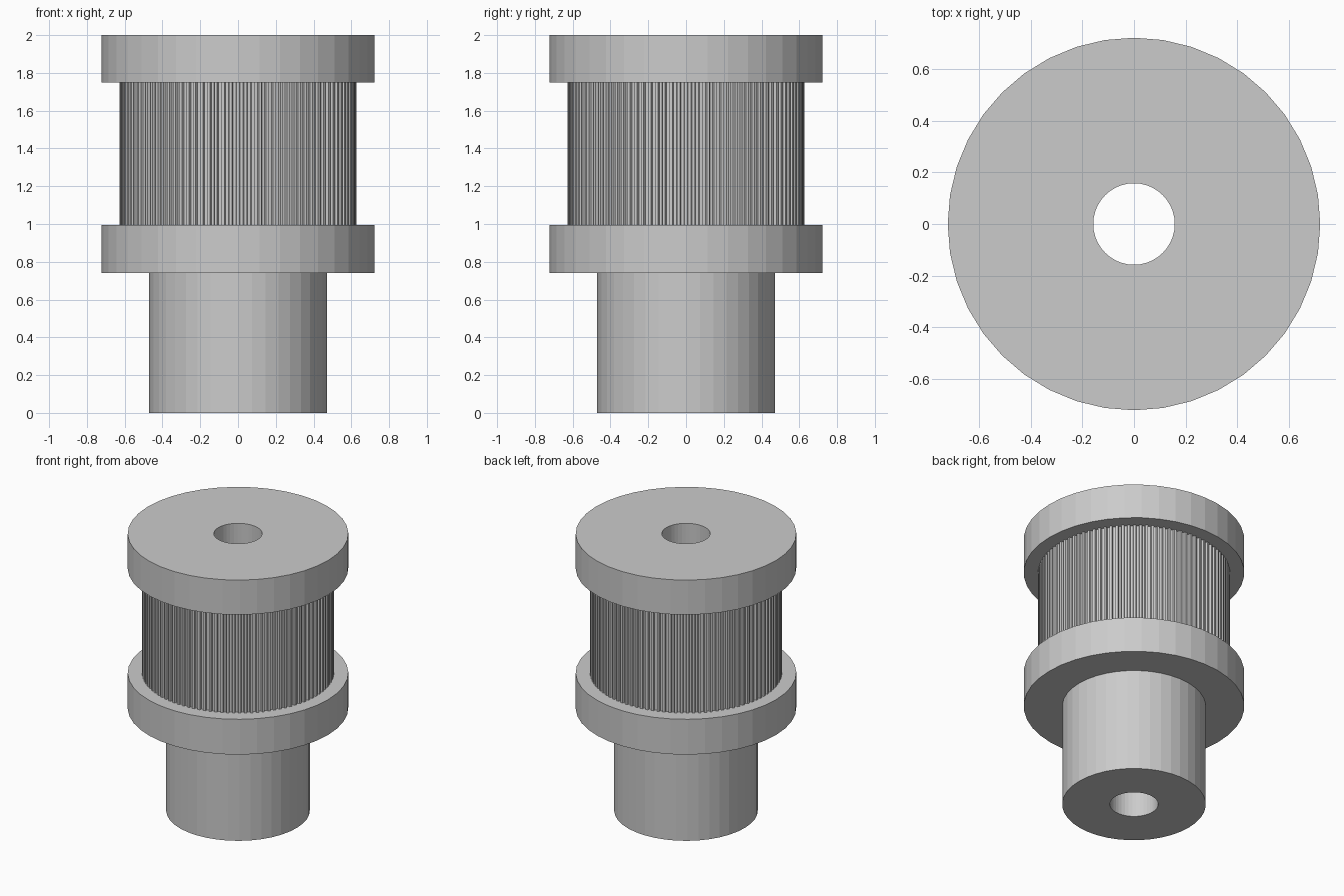
import bpy, bmesh, math

cube = bpy.data.objects.get("Cube")
if cube:
    bpy.data.objects.remove(cube)

SIDES = 40
TEETH = 100
BORE = 0.158

grey = bpy.data.materials.new("plain_grey")
grey.use_nodes = True
colour = (0.6, 0.6, 0.6, 1)
grey.diffuse_color = colour
grey.node_tree.nodes["Principled BSDF"].inputs["Base Color"].default_value = colour


def circle(radius, sides):
    steps = [2 * math.pi * i / sides for i in range(sides)]
    return [(radius * math.cos(a), radius * math.sin(a)) for a in steps]


def toothed_outline(root, tip, teeth):
    """Lands and tapered grooves around a ring."""
    points = []
    pitch = 2 * math.pi / teeth
    for i in range(teeth):
        for radius, offset in ((tip, -0.2), (tip, 0.2), (root, 0.3), (root, 0.7)):
            a = (i + offset) * pitch
            points.append((radius * math.cos(a), radius * math.sin(a)))
    return points


def make_object(name, bm):
    bmesh.ops.recalc_face_normals(bm, faces=bm.faces)
    mesh = bpy.data.meshes.new(name)
    bm.to_mesh(mesh)
    bm.free()
    mesh.materials.append(grey)
    obj = bpy.data.objects.new(name, mesh)
    bpy.context.collection.objects.link(obj)
    return obj


def bored_prism(name, outline, z0, z1):
    """Extruded outline with a round hole through its middle."""
    bm = bmesh.new()
    edges = []
    for loop in (outline, circle(BORE, SIDES)):
        verts = [bm.verts.new((x, y, z0)) for x, y in loop]
        edges += [bm.edges.new((v, verts[i - 1])) for i, v in enumerate(verts)]
    bmesh.ops.triangle_fill(bm, edges=edges, use_beauty=True)
    ring = bmesh.ops.extrude_face_region(bm, geom=bm.faces[:], use_keep_orig=True)
    for v in ring["geom"]:
        if isinstance(v, bmesh.types.BMVert):
            v.co.z = z1
    return make_object(name, bm)


# Hub, two flanges and the toothed drum between them
bored_prism("hub", circle(0.47, SIDES), 0, 0.74)
bored_prism("lower_flange", circle(0.722, SIDES), 0.74, 0.995)
bored_prism("toothed_drum", toothed_outline(0.612, 0.628, TEETH), 0.995, 1.75)
bored_prism("upper_flange", circle(0.722, SIDES), 1.75, 2)
